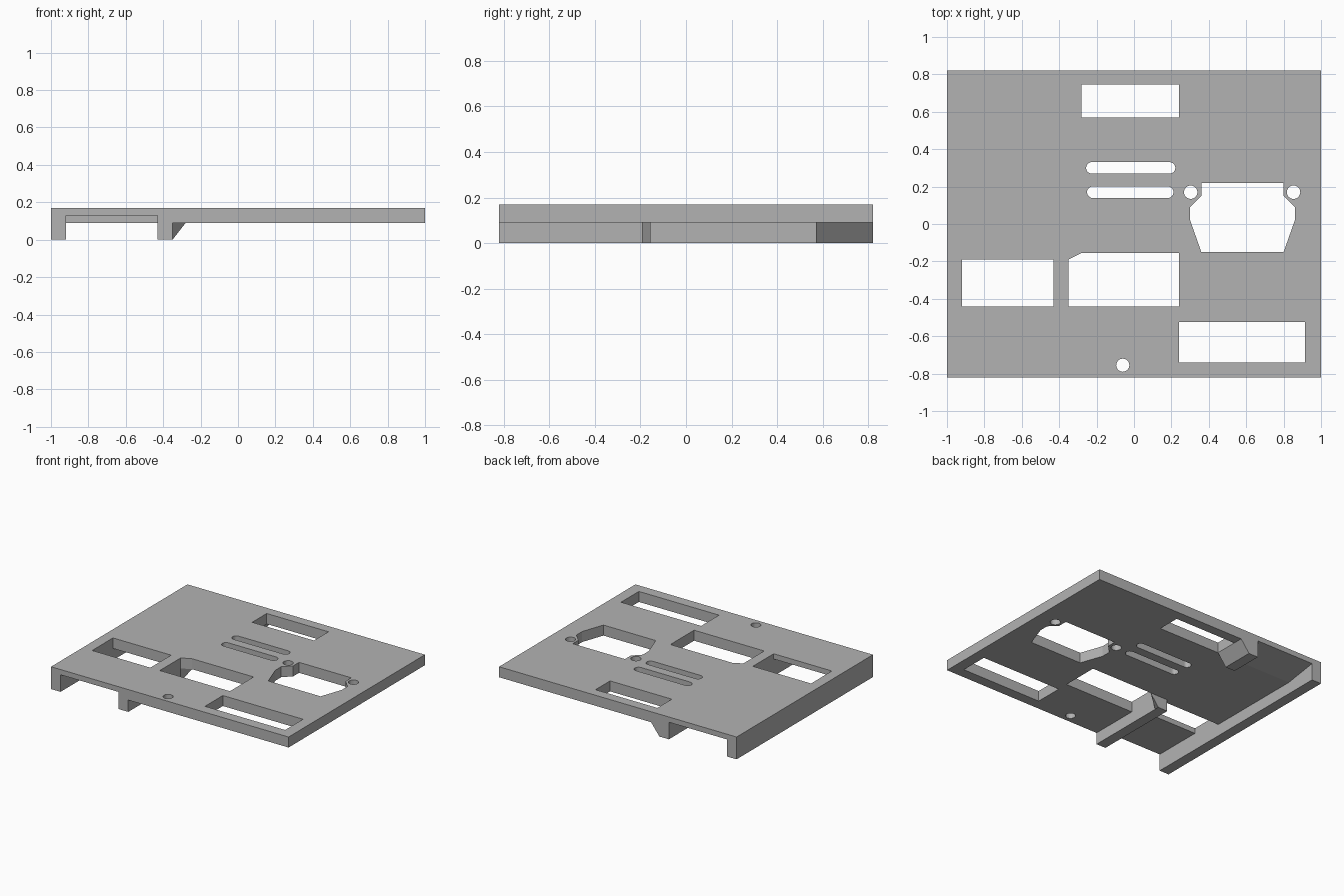
import bpy, bmesh
from math import sin, cos, pi
from mathutils import Vector

cube = bpy.data.objects.get("Cube")
if cube:
    bpy.data.objects.remove(cube, do_unlink=True)

GREY = (0.45, 0.45, 0.45, 1)
grey = bpy.data.materials.new("plain grey")
grey.use_nodes = True
grey.diffuse_color = GREY
grey.node_tree.nodes["Principled BSDF"].inputs["Base Color"].default_value = GREY

UNDER, RECESS, TOP = 0.09, 0.13, 0.17


def prism(name, points, direction):
    """Solid made by sweeping a flat outline along a direction."""
    bm = bmesh.new()
    face = bm.faces.new([bm.verts.new(p) for p in points])
    swept = bmesh.ops.extrude_face_region(bm, geom=[face])["geom"]
    verts = [g for g in swept if isinstance(g, bmesh.types.BMVert)]
    bmesh.ops.translate(bm, verts=verts, vec=Vector(direction))
    bmesh.ops.recalc_face_normals(bm, faces=bm.faces)
    mesh = bpy.data.meshes.new(name)
    bm.to_mesh(mesh)
    bm.free()
    mesh.materials.append(grey)
    obj = bpy.data.objects.new(name, mesh)
    bpy.context.scene.collection.objects.link(obj)
    return obj


def box(name, x0, x1, y0, y1, z0, z1):
    outline = [(x0, y0, z0), (x1, y0, z0), (x1, y1, z0), (x0, y1, z0)]
    return prism(name, outline, (0, 0, z1 - z0))


def combine(target, tool, operation):
    """Apply one boolean to the target and discard the tool."""
    tool.hide_render = True
    mod = target.modifiers.new("shape", "BOOLEAN")
    mod.operation, mod.solver, mod.object = operation, "EXACT", tool
    graph = bpy.context.evaluated_depsgraph_get()
    result = bpy.data.meshes.new_from_object(target.evaluated_get(graph))
    target.modifiers.clear()
    target.data = result
    bpy.data.objects.remove(tool, do_unlink=True)


def cut_through(name, outline):
    points = [(x, y, -0.1) for x, y in outline]
    combine(plate, prism(name, points, (0, 0, 0.5)), "DIFFERENCE")


def rectangle(x0, x1, y0, y1):
    return [(x0, y0), (x1, y0), (x1, y1), (x0, y1)]


def slot(x0, x1, y, r, n=12):
    """Rounded slot outline; equal ends give a circle."""
    right = [(x1 + r * cos(a), y + r * sin(a)) for a in (pi * (i / n - 0.5) for i in range(n + 1))]
    left = [(x0 - r * cos(a), y - r * sin(a)) for a in (pi * (i / n - 0.5) for i in range(n + 1))]
    if x0 == x1:
        right, left = right[:-1], left[:-1]
    return right + left


# main plate
plate = box("mounting_plate", -1, 1, -0.82, 0.82, UNDER, TOP)

# rectangular windows
for x0, x1, y0, y1 in [(-0.28, 0.24, 0.57, 0.745), (-0.92, -0.43, -0.44, -0.19),
                       (0.24, 0.915, -0.74, -0.525)]:
    cut_through("window", rectangle(x0, x1, y0, y1))

# window with one clipped corner
cut_through("clipped_window", [(-0.35, -0.44), (0.24, -0.44), (0.24, -0.155),
                               (-0.28, -0.155), (-0.35, -0.19)])

# connector opening, mirrored about its centre line
half = [(0.22, -0.15), (0.28, 0.02), (0.28, 0.09), (0.22, 0.15), (0.22, 0.22)]
cut_through("connector_opening", [(0.58 + x, y) for x, y in half]
            + [(0.58 - x, y) for x, y in reversed(half)])

# slots and screw holes
for x0, x1, y, r in [(-0.225, 0.19, 0.30, 0.031), (-0.22, 0.18, 0.17, 0.031),
                     (0.303, 0.303, 0.17, 0.036), (0.853, 0.853, 0.17, 0.036),
                     (-0.06, -0.06, -0.755, 0.035)]:
    cut_through("slot", slot(x0, x1, y, r))

# shallow recess under the front strip and sloped relief under the back strip
combine(plate, box("front_recess", -0.92, -0.43, -0.9, -0.40, 0, RECESS), "DIFFERENCE")
relief = [(-0.92, 0.57, 0), (-0.92, 0.57, UNDER), (-0.92, 0.82, RECESS),
          (-0.92, 0.9, RECESS), (-0.92, 0.9, 0)]
combine(plate, prism("back_relief", relief, (0.49, 0, 0)), "DIFFERENCE")

# side rail and short inner rail
combine(plate, box("side_rail", -1, -0.92, -0.82, 0.82, 0, RECESS), "UNION")
combine(plate, box("inner_rail", -0.43, -0.35, -0.82, -0.155, 0, RECESS), "UNION")

# back block with a sloped flank
block = [(-0.43, 0.57, 0), (-0.35, 0.57, 0), (-0.28, 0.57, UNDER),
         (-0.28, 0.57, RECESS), (-0.43, 0.57, RECESS)]
combine(plate, prism("back_block", block, (0, 0.25, 0)), "UNION")

# gusset at the inner end of the short rail
gusset = prism("rail_gusset", [(-0.36, -0.19, 0), (-0.35, -0.19, 0), (-0.35, -0.155, 0),
                               (-0.36, -0.155, 0)], (0, 0, UNDER))
for v in gusset.data.vertices:
    if v.co.z > 0.05 and v.co.x > -0.355 and v.co.y > -0.17:
        v.co.x = -0.28
combine(plate, gusset, "UNION")

# flat shading throughout
for poly in plate.data.polygons:
    poly.use_smooth = False
